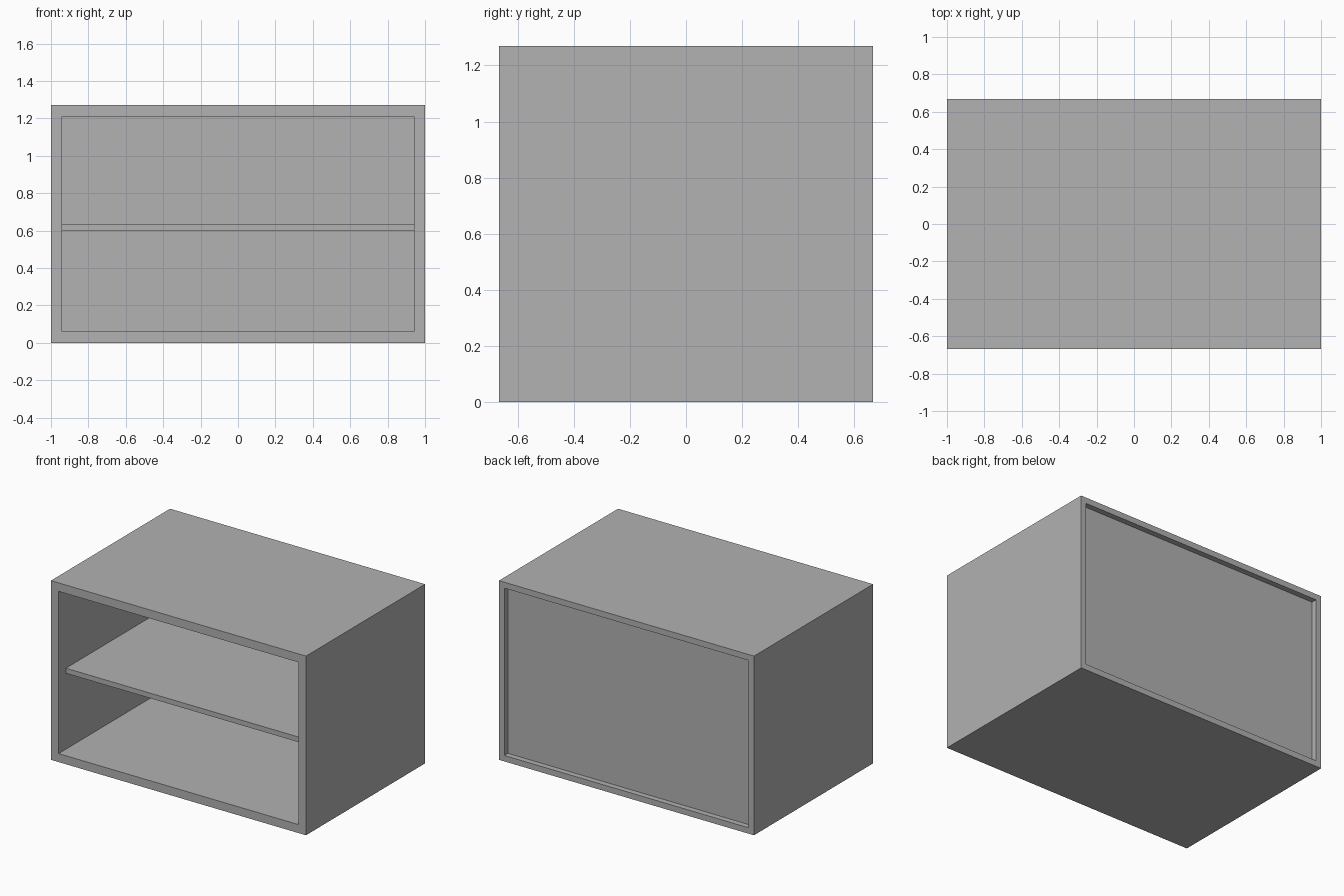
import bpy
import bmesh

default = bpy.data.objects.get("Cube")
if default:
    bpy.data.objects.remove(default, do_unlink=True)

# Overall size and thicknesses
W, D, H = 2.0, 1.334, 1.27
BOARD = 0.06          # thickness of the case boards
LIP = 0.042           # board thickness left around the back rebate
PANEL_BACK = D / 2 - 0.04
PANEL_FRONT = PANEL_BACK - 0.02
SHELF_FRONT = -D / 2 + 0.082

grey = bpy.data.materials.new("plain grey")
grey.use_nodes = True
colour = (0.445, 0.445, 0.445, 1.0)
grey.diffuse_color = colour
grey.node_tree.nodes["Principled BSDF"].inputs["Base Color"].default_value = colour


def finish(name, bm):
    bmesh.ops.recalc_face_normals(bm, faces=bm.faces[:])
    mesh = bpy.data.meshes.new(name)
    bm.to_mesh(mesh)
    bm.free()
    mesh.materials.append(grey)
    obj = bpy.data.objects.new(name, mesh)
    bpy.context.collection.objects.link(obj)
    return obj


def box(name, lo, hi):
    bm = bmesh.new()
    bmesh.ops.create_cube(bm, size=1.0)
    for v in bm.verts:
        v.co = [(a + b) / 2 + c * (b - a) for a, b, c in zip(lo, hi, v.co)]
    return finish(name, bm)


# Case: rectangular rings (inset, y) joined into a closed frame with a back rebate
rings = [(0, -D / 2), (BOARD, -D / 2), (BOARD, PANEL_FRONT),
         (LIP, PANEL_FRONT), (LIP, D / 2), (0, D / 2)]
bm = bmesh.new()
loops = []
for inset, y in rings:
    x, z0, z1 = W / 2 - inset, inset, H - inset
    loops.append([bm.verts.new(p) for p in
                  ((-x, y, z0), (x, y, z0), (x, y, z1), (-x, y, z1))])
for i, a in enumerate(loops):
    b = loops[(i + 1) % len(loops)]
    for j in range(4):
        k = (j + 1) % 4
        bm.faces.new((a[j], a[k], b[k], b[j]))
finish("case", bm)

# Back panel set into the rebate
box("back_panel", (-W / 2 + LIP, PANEL_FRONT, LIP),
    (W / 2 - LIP, PANEL_BACK, H - LIP))

# Middle shelf, set back from the front edge
box("shelf", (-W / 2 + BOARD, SHELF_FRONT, 0.598),
    (W / 2 - BOARD, PANEL_FRONT, 0.634))
